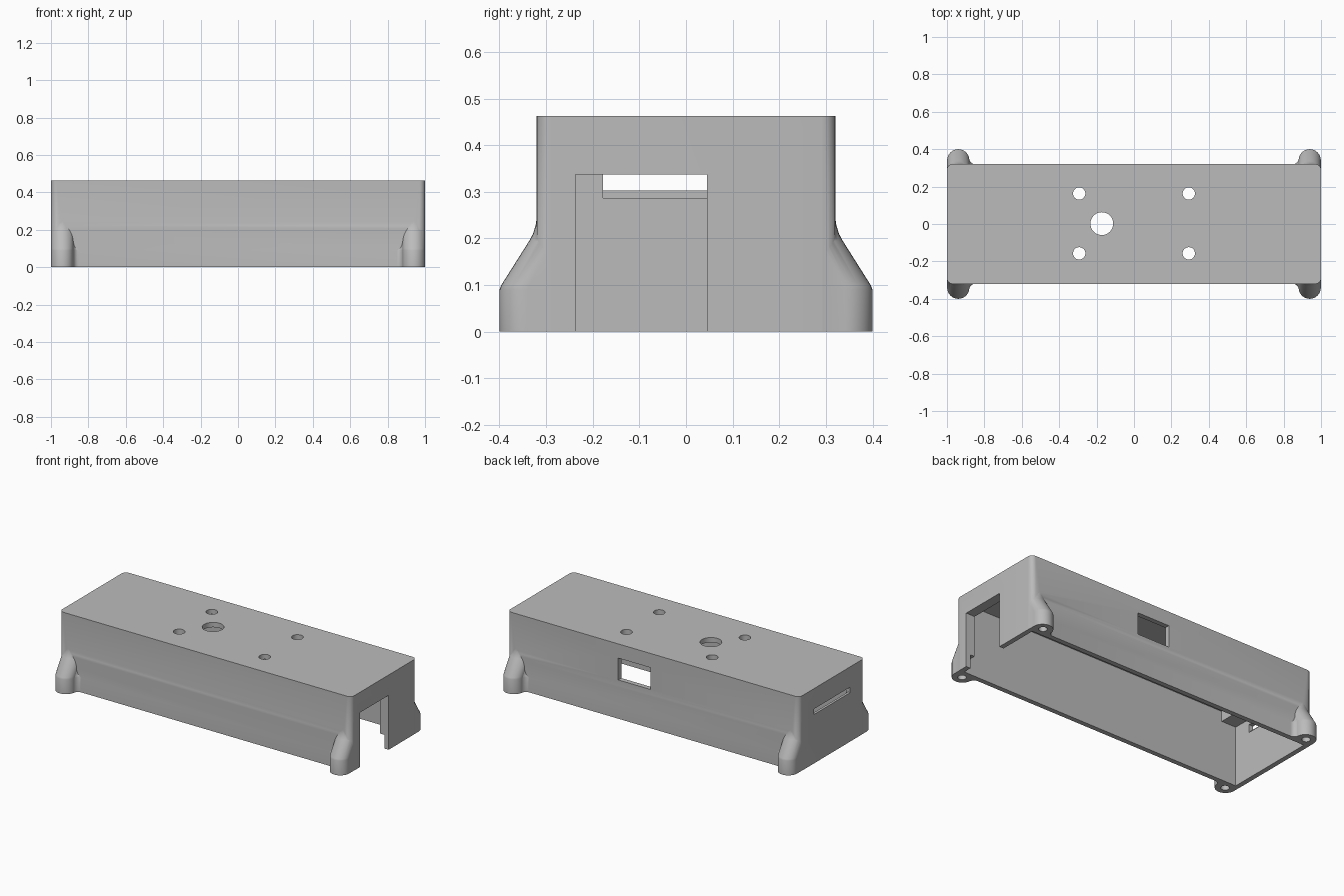
import bpy, bmesh, math
from mathutils import Matrix, Vector

old = bpy.data.objects.get("Cube")
if old:
    bpy.data.objects.remove(old, do_unlink=True)

grey = bpy.data.materials.new("plain grey")
grey.use_nodes = True
colour = (0.5, 0.5, 0.5, 1)
grey.diffuse_color = colour
grey.node_tree.nodes["Principled BSDF"].inputs["Base Color"].default_value = colour


def finish(bm, name):
    bmesh.ops.recalc_face_normals(bm, faces=bm.faces[:])
    mesh = bpy.data.meshes.new(name)
    bm.to_mesh(mesh)
    bm.free()
    mesh.materials.append(grey)
    obj = bpy.data.objects.new(name, mesh)
    bpy.context.collection.objects.link(obj)
    return obj


def box(name, xs, ys, zs, radius=0):
    """Box between limits, with optionally rounded upright edges."""
    bm = bmesh.new()
    bmesh.ops.create_cube(bm, size=1)
    for v in bm.verts:
        v.co = Vector([a + (b - a) * (c + 0.5) for (a, b), c in zip((xs, ys, zs), v.co)])
    if radius:
        upright = [e for e in bm.edges if abs(e.verts[0].co.z - e.verts[1].co.z) > 0.01]
        bmesh.ops.bevel(bm, geom=upright, offset=radius, segments=8, profile=0.5, affect='EDGES')
    return finish(bm, name)


def peg(name, x, y, z0, z1, radius):
    bm = bmesh.new()
    bmesh.ops.create_cone(bm, cap_ends=True, segments=32, radius1=radius, radius2=radius,
                          depth=z1 - z0, matrix=Matrix.Translation((x, y, (z0 + z1) / 2)))
    return finish(bm, name)


def foot(name, sx, sy):
    """Rounded lug whose outline slides into the wall as it rises."""
    out = [(0.999, 0.25)]
    out += [(0.9395 + 0.0595 * math.cos(a), 0.34 + 0.06 * math.sin(a))
            for a in (math.pi * i / 16 for i in range(17))]
    out += [(0.85 + 0.03 * math.cos(a), 0.35 - 0.03 * math.sin(a))
            for a in (math.pi / 2 * i / 6 for i in range(1, 7))]
    out.append((0.85, 0.25))
    levels = [(0, 0), (0.09, 0), (0.1, 0.004), (0.195, 0.064), (0.21, 0.072),
              (0.23, 0.078), (0.25, 0.0805), (0.27, 0.083)]
    bm = bmesh.new()
    rings = [[bm.verts.new((sx * x, sy * (y - off), z)) for x, y in out] for z, off in levels]
    for low, high in zip(rings, rings[1:]):
        for i in range(len(out)):
            j = (i + 1) % len(out)
            bm.faces.new((low[i], low[j], high[j], high[i]))
    bm.faces.new(rings[0])
    bm.faces.new(rings[-1])
    return finish(bm, name)


def combine(target, other, operation):
    mod = target.modifiers.new(operation.lower(), 'BOOLEAN')
    mod.operation, mod.solver, mod.object = operation, 'EXACT', other
    bpy.context.view_layer.objects.active = target
    bpy.ops.object.modifier_apply(modifier=mod.name)
    bpy.data.objects.remove(other, do_unlink=True)


corners = [(sx, sy) for sx in (-1, 1) for sy in (-1, 1)]

# Outer body with its four corner feet
case = box("enclosure_shell", (-1, 1), (-0.32, 0.32), (0, 0.463), 0.03)
for sx, sy in corners:
    combine(case, foot("foot", sx, sy), 'UNION')

# Hollow inside, open at the bottom
combine(case, box("cavity", (-0.97, 0.97), (-0.29, 0.29), (-0.1, 0.433)), 'DIFFERENCE')

# Inner frame behind the large end opening, and rail over the end slot
combine(case, box("opening_frame", (0.94, 0.98), (-0.27, 0.08), (0.085, 0.44)), 'UNION')
combine(case, box("slot_rail", (-0.98, -0.87), (-0.3, 0.3), (0.37, 0.44)), 'UNION')

# Cuts: end opening, stepped end slot, back window
cuts = [
    box("end_opening", (0.9, 1.1), (-0.237, 0.045), (-0.1, 0.337)),
    box("end_slot", (-1.1, -0.9), (-0.178, 0.178), (0.303, 0.337)),
    box("slot_recess", (-0.985, -0.9), (-0.178, 0.178), (0.287, 0.337)),
    box("back_window", (0.02, 0.24), (0.25, 0.4), (0.24, 0.375)),
    peg("large_top_hole", -0.172, 0.002, 0.4, 0.6, 0.061),
]
# Small top holes and screw holes under the feet
for sx, sy in corners:
    cuts.append(peg("small_top_hole", 0.293 * sx, 0.003 + 0.16 * sy, 0.4, 0.6, 0.033))
    cuts.append(peg("screw_hole", 0.94 * sx, 0.345 * sy, -0.1, 0.1, 0.024))
for cutter in cuts:
    combine(case, cutter, 'DIFFERENCE')

bpy.ops.object.select_all(action='DESELECT')
case.select_set(True)
bpy.context.view_layer.objects.active = case
bpy.ops.object.shade_smooth_by_angle(angle=math.radians(35))
